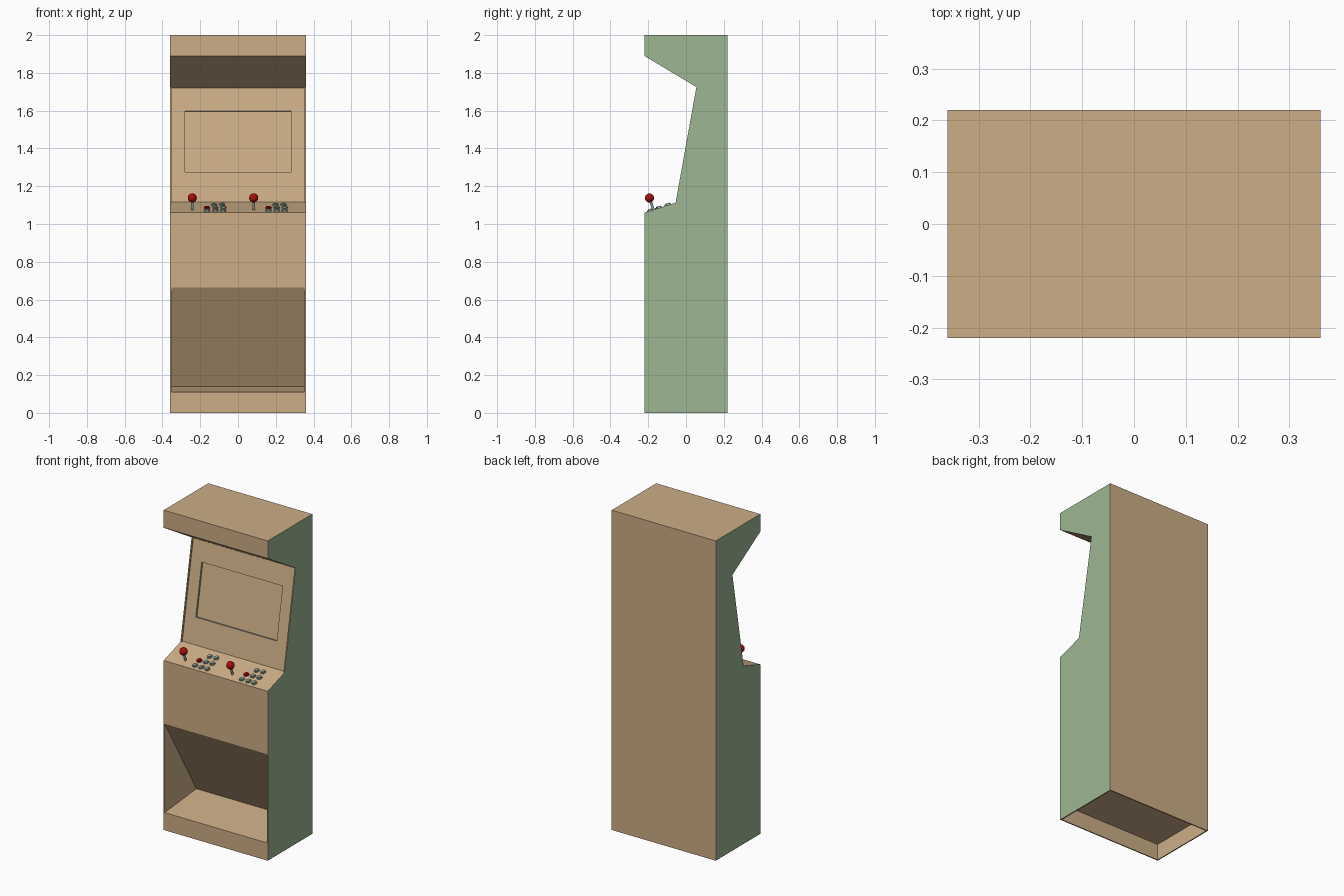
import bpy, bmesh, math
from mathutils import Vector

if "Cube" in bpy.data.objects:
    bpy.data.objects.remove(bpy.data.objects["Cube"])


def mat(name, rgb):
    m = bpy.data.materials.new(name)
    m.diffuse_color = (*rgb, 1)
    m.use_nodes = True
    m.node_tree.nodes["Principled BSDF"].inputs["Base Color"].default_value = m.diffuse_color
    return m


TAN = mat("tan_wood", (0.60, 0.42, 0.24))
GREEN = mat("sage_green", (0.34, 0.47, 0.29))
GREY = mat("grey_green", (0.26, 0.36, 0.31))
RED = mat("red", (0.40, 0.004, 0.004))


def extrude_profile(points, x0, x1):
    """Closed (y, z) profile extruded along x."""
    bm = bmesh.new()
    f = bm.faces.new([bm.verts.new((x0, y, z)) for y, z in points])
    r = bmesh.ops.extrude_face_region(bm, geom=[f])
    verts = [v for v in r["geom"] if isinstance(v, bmesh.types.BMVert)]
    bmesh.ops.translate(bm, verts=verts, vec=(x1 - x0, 0, 0))
    bmesh.ops.recalc_face_normals(bm, faces=bm.faces[:])
    bm.normal_update()
    return bm


def finish(bm, name, mats):
    me = bpy.data.meshes.new(name)
    bm.to_mesh(me)
    bm.free()
    for m in mats:
        me.materials.append(m)
    ob = bpy.data.objects.new(name, me)
    bpy.context.collection.objects.link(ob)
    return ob


W, IN = 0.36, 0.353

# Side panels: green outside, wood on edges and inside
side = [(-.22, 0), (.22, 0), (.22, 2), (-.22, 2), (-.22, 1.89),
        (.055, 1.725), (-.055, 1.113), (-.22, 1.06)]
for s, name in ((-1, "left_side_panel"), (1, "right_side_panel")):
    bm = extrude_profile(side, s * IN, s * W)
    for f in bm.faces:
        f.material_index = int(f.normal.x * s > 0.9)
    # Cut away nothing: inner faces form the walls of the foot recess
    finish(bm, name, [TAN, GREEN])

# Body: foot recess, control deck, set-back screen board, marquee, hollow base
SB, ST = Vector((-.046, 1.116)), Vector((.063, 1.72))
body = [(-.22, 0), (-.22, .11), (.093, .14), (-.22, .665), (-.22, 1.06),
        (-.055, 1.113), tuple(SB), tuple(ST), (-.22, 1.89), (-.22, 2),
        (.22, 2), (.22, 0), (.213, 0), (.213, .1), (-.213, .1), (-.213, 0)]
bm = extrude_profile(body, -IN, IN)
# Screen: rectangle sunk into the sloping board with grey edges
board = next(f for f in bm.faces
             if f.normal.y < -0.9 and 1.3 < f.calc_center_median().z < 1.55)
bmesh.ops.inset_individual(bm, faces=[board], thickness=0.05)
for v in board.verts:
    z = 1.597 if v.co.z > 1.42 else 1.275
    y = SB.x + (ST.x - SB.x) * (z - SB.y) / (ST.y - SB.y)
    v.co = (math.copysign(.28, v.co.x), y, z)
bm.normal_update()
ring = bmesh.ops.inset_individual(bm, faces=[board], thickness=0.0005, depth=-0.012)
for f in ring["faces"]:
    if f is not board:
        f.material_index = 1
finish(bm, "cabinet_body", [TAN, GREY])

# Controls stand square to the sloping deck
TILT = math.atan2(.053, .165)
NORMAL = Vector((0, -math.sin(TILT), math.cos(TILT)))


def deck(x, dy):
    return Vector((x, -.22 + dy, 1.06 + dy * math.tan(TILT)))


def peg(name, base, r1, r2, h, m, sides=20):
    bm = bmesh.new()
    bmesh.ops.create_cone(bm, cap_ends=True, segments=sides,
                          radius1=r1, radius2=r2, depth=h)
    ob = finish(bm, name, [m])
    ob.location = base + NORMAL * (h / 2 - .001)
    ob.rotation_euler.x = TILT
    return ob


BUTTONS = [(.078, .03), (.122, .03), (.163, .03), (.078, .073),
           (.122, .076), (.165, .078), (.115, .122), (.158, .125)]
for p, x0 in enumerate((-.242, .083), 1):
    # Joystick shaft and ball
    base = deck(x0, .047)
    peg(f"joystick_shaft_{p}", base, .007, .007, .06, GREY, 12)
    bm = bmesh.new()
    bmesh.ops.create_uvsphere(bm, u_segments=24, v_segments=14, radius=.024)
    for f in bm.faces:
        f.smooth = True
    ball = finish(bm, f"joystick_ball_{p}", [RED])
    ball.location = base + NORMAL * .066
    # Buttons: rim and cap, one of them red
    for i, (dx, dy) in enumerate(BUTTONS):
        m = RED if i == 3 else GREY
        at = deck(x0 + dx, dy)
        peg(f"button_rim_{p}_{i}", at, .017, .015, .007, m)
        peg(f"button_cap_{p}_{i}", at, .011, .010, .011, m)
